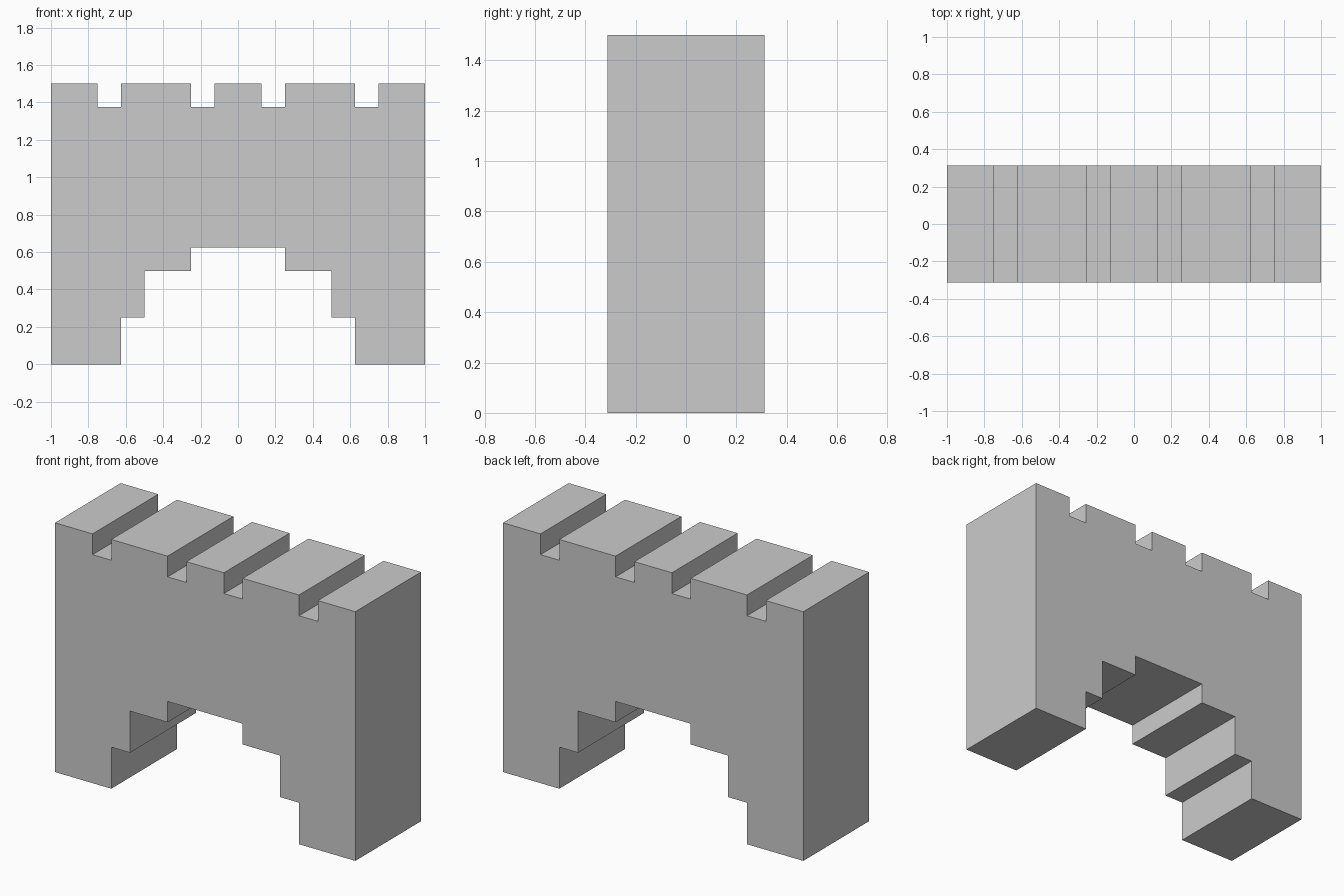
import bpy, bmesh

if "Cube" in bpy.data.objects:
    bpy.data.objects.remove(bpy.data.objects["Cube"])

HALF_DEPTH = 0.3125

# Right half of the front outline: stepped arch, outer wall, notched top
half = [
    (0.25, 0.625), (0.25, 0.5), (0.5, 0.5), (0.5, 0.25), (0.625, 0.25), (0.625, 0),
    (1, 0), (1, 1.5),
    (0.75, 1.5), (0.75, 1.375), (0.625, 1.375), (0.625, 1.5),
    (0.25, 1.5), (0.25, 1.375), (0.125, 1.375), (0.125, 1.5),
]
outline = half + [(-x, z) for x, z in reversed(half)]

# Extrude the mirrored outline from front to back
bm = bmesh.new()
face = bm.faces.new([bm.verts.new((x, -HALF_DEPTH, z)) for x, z in outline])
extruded = bmesh.ops.extrude_face_region(bm, geom=[face], use_keep_orig=True)
back = [v for v in extruded["geom"] if isinstance(v, bmesh.types.BMVert)]
bmesh.ops.translate(bm, verts=back, vec=(0, 2 * HALF_DEPTH, 0))
bmesh.ops.recalc_face_normals(bm, faces=bm.faces)

mesh = bpy.data.meshes.new("arched_wall")
bm.to_mesh(mesh)
bm.free()
bpy.context.collection.objects.link(bpy.data.objects.new("arched_wall", mesh))
